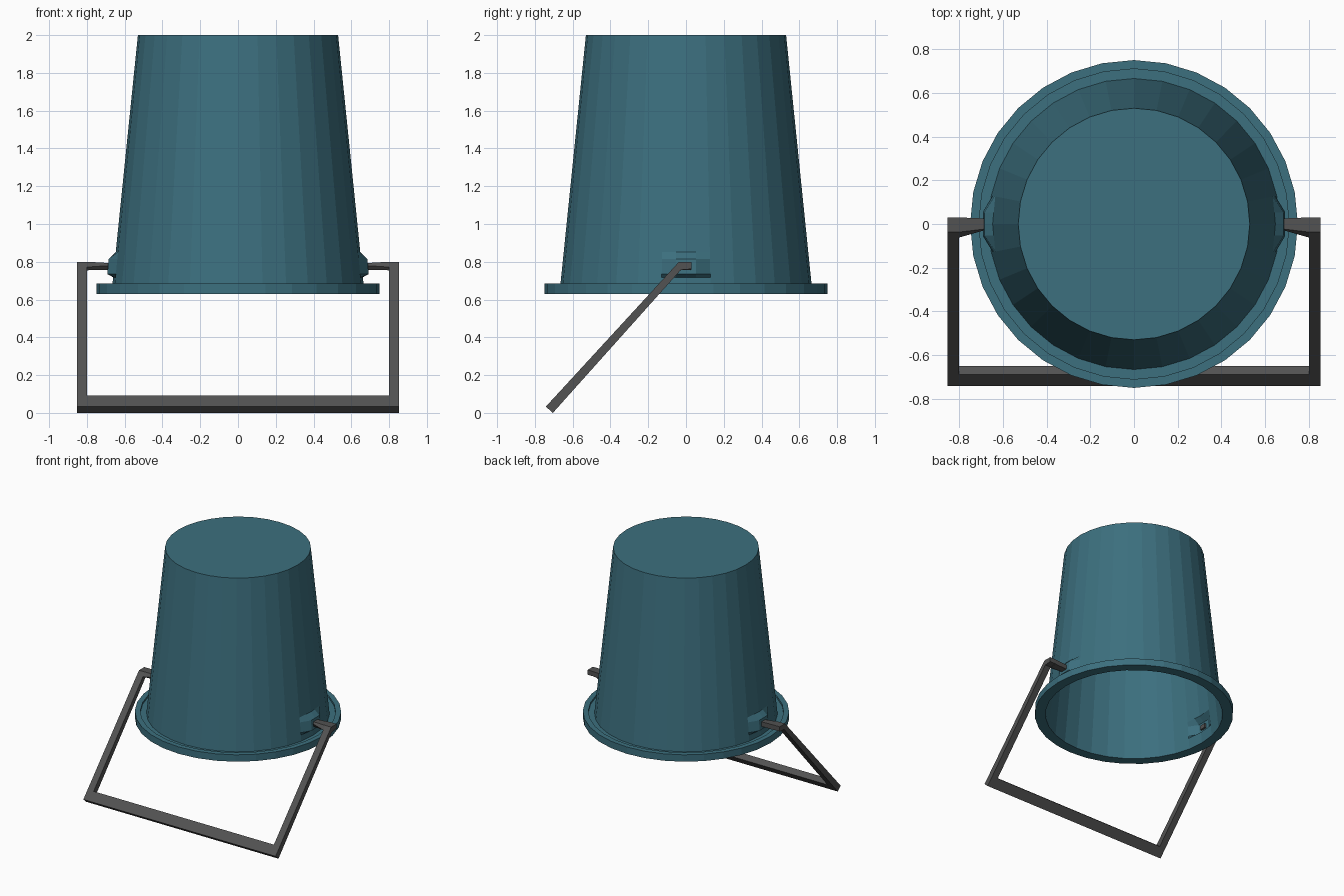
import bpy, bmesh, math

if "Cube" in bpy.data.objects:
    bpy.data.objects.remove(bpy.data.objects["Cube"])

SIDES = 32


def material(name, color):
    m = bpy.data.materials.new(name)
    m.diffuse_color = color
    m.use_nodes = True
    m.node_tree.nodes["Principled BSDF"].inputs["Base Color"].default_value = m.diffuse_color
    return m


def finish(bm, name, mat):
    bmesh.ops.remove_doubles(bm, verts=bm.verts, dist=0.0005)
    bmesh.ops.recalc_face_normals(bm, faces=bm.faces)
    me = bpy.data.meshes.new(name)
    bm.to_mesh(me)
    bm.free()
    me.materials.append(mat)
    ob = bpy.data.objects.new(name, me)
    bpy.context.collection.objects.link(ob)
    return ob


def loft(bm, rings, closed=True):
    """Skin a list of equally long rings of points."""
    vs = [[bm.verts.new(p) for p in r] for r in rings]
    n = len(vs[0])
    for a, b in zip(vs, vs[1:]):
        for i in range(n):
            j = (i + 1) % n
            bm.faces.new((a[i], a[j], b[j], b[i]))
    return vs


def prism(bm, profile, x0, x1, profile1=None):
    """Solid between two (y, z) outlines at x0 and x1."""
    vs = loft(bm, [[(x0, y, z) for y, z in profile],
                   [(x1, y, z) for y, z in (profile1 or profile)]])
    bm.faces.new(vs[0])
    bm.faces.new(vs[1])


teal = material("teal_paint", (0.045, 0.16, 0.21, 1))
grey = material("dark_grey_metal", (0.085, 0.085, 0.085, 1))


# Bucket wall: extra columns beside the two handle lugs
def wall_radius(z):
    return 0.53 + (2.0 - z) * 0.14 / 1.37


columns = []
for k in range(SIDES):
    a = 2 * math.pi * k / SIDES
    p = (math.cos(a), math.sin(a))
    q = (math.cos(a + 2 * math.pi / SIDES), math.sin(a + 2 * math.pi / SIDES))
    lug = k in (0, SIDES // 2)
    columns.append((p, lug))
    if lug or k in (SIDES // 2 - 1, SIDES - 1):
        t = 0.42 if lug else 0.58
        columns.append(((p[0] + (q[0] - p[0]) * t, p[1] + (q[1] - p[1]) * t), True))

# Lug bulge: outward x position at each ring height
lug_x = {0.815: 0.685, 0.735: 0.692}
rings = []
for z in (0.63, 0.718, 0.735, 0.815, 0.853, 2.0):
    r = wall_radius(z)
    ring = []
    for (cx, cy), lug in columns:
        x = math.copysign(lug_x[z], cx) if lug and z in lug_x else cx * r
        ring.append((x, cy * r, z))
    rings.append(ring)
bm = bmesh.new()
wall = loft(bm, rings)
bm.faces.new(wall[-1])
finish(bm, "bucket_wall", teal)

# Rim with a shallow groove next to the wall
profile = [(0.67, 0.63), (0.75, 0.63), (0.75, 0.685), (0.71, 0.685),
           (0.71, 0.67), (wall_radius(0.67), 0.67)]
bm = bmesh.new()
loft(bm, [[(r * math.cos(2 * math.pi * k / SIDES),
            r * math.sin(2 * math.pi * k / SIDES), z) for k in range(SIDES)]
          for r, z in profile])
finish(bm, "bucket_rim", teal)

# Handle: two bent arms, tapered pins and a cross bar
arm = [(0.03, 0.80), (-0.037, 0.80), (-0.742, 0.033), (-0.705, 0.0),
       (-0.027, 0.757), (0.03, 0.762)]
pin_outer = [(0.03, 0.80), (-0.037, 0.80), (-0.062, 0.772), (-0.03, 0.755), (0.03, 0.76)]
pin_inner = [(0.025, 0.793), (-0.022, 0.793), (-0.026, 0.78), (-0.024, 0.757), (0.025, 0.757)]
bar = [(-0.742, 0.033), (-0.705, 0.0), (-0.650, 0.061), (-0.688, 0.092)]
bm = bmesh.new()
for s in (-1, 1):
    prism(bm, arm, s * 0.80, s * 0.853)
    prism(bm, pin_outer, s * 0.80, s * 0.675, pin_inner)
prism(bm, bar, -0.80, 0.80)
finish(bm, "handle", grey)
